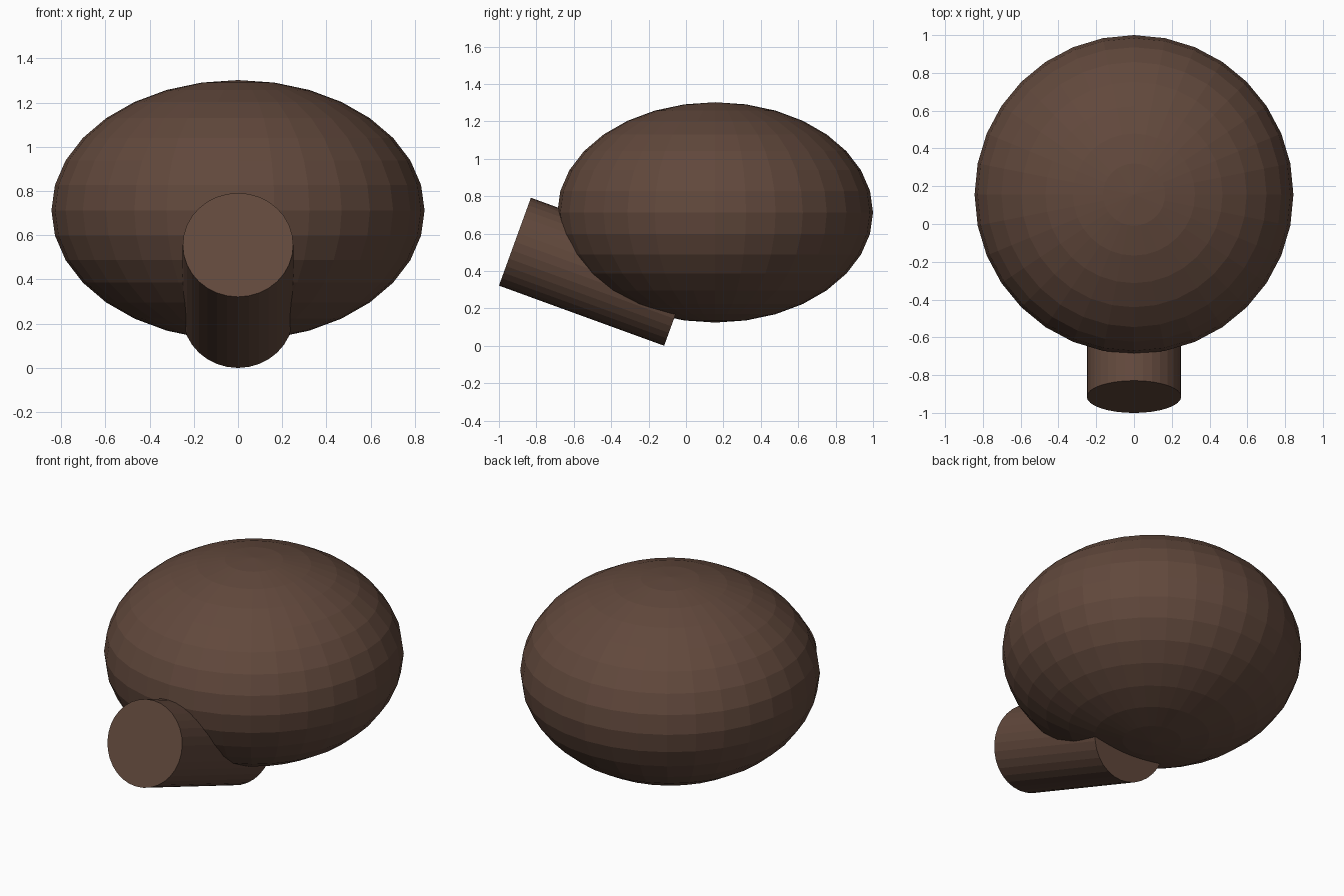
import bpy, math

if "Cube" in bpy.data.objects:
    bpy.data.objects.remove(bpy.data.objects["Cube"])

# dark brown
brown = bpy.data.materials.new("brown")
brown.diffuse_color = (0.12, 0.065, 0.045, 1)
brown.use_nodes = True
brown.node_tree.nodes["Principled BSDF"].inputs["Base Color"].default_value = brown.diffuse_color


def finish(name):
    ob = bpy.context.object
    ob.name = name
    ob.data.materials.append(brown)
    return ob


# flattened round body, flat-shaded
bpy.ops.mesh.primitive_uv_sphere_add(segments=32, ring_count=16, radius=1,
                                     location=(0, 0.156, 0.713))
body = finish("body")
body.scale = (0.844, 0.844, 0.589)

# tilted stub poking out of the lower front
bpy.ops.mesh.primitive_cylinder_add(vertices=32, radius=0.25, depth=0.94,
                                    location=(0, -0.473, 0.3957),
                                    rotation=(math.radians(70), 0, 0))
finish("front_stub")
